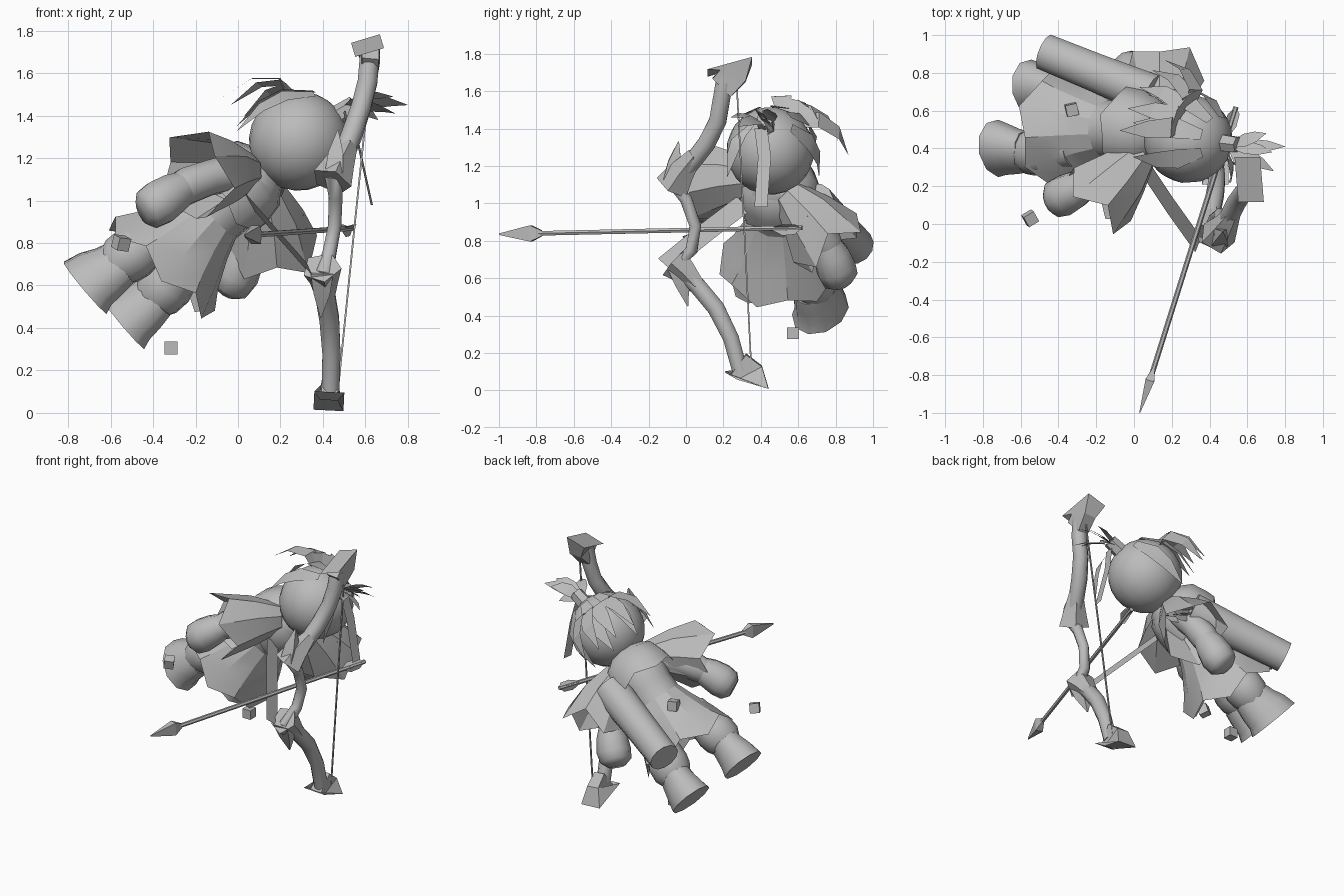
import bpy, bmesh, math
from mathutils import Vector, Matrix

if "Cube" in bpy.data.objects:
    bpy.data.objects.remove(bpy.data.objects["Cube"])

grey = bpy.data.materials.new("plain_grey")
grey.diffuse_color = (0.5, 0.5, 0.5, 1)
grey.use_nodes = True
grey.node_tree.nodes["Principled BSDF"].inputs["Base Color"].default_value = grey.diffuse_color

# Leaning body frame: local x = character's left, y = back, z = towards head
up = Vector((.75, -.08, .65)).normalized()
left = Vector((.45, .8, -.41))
left = (left - up * left.dot(up)).normalized()
back = up.cross(left)
BODY = Matrix((left, back, up)).transposed().to_4x4()
BODY.translation = (-.62, .55, .5)
WORLD = Matrix.Identity(4)


def finish(name, bm, frame=WORLD, angle=50):
    bmesh.ops.recalc_face_normals(bm, faces=bm.faces)
    me = bpy.data.meshes.new(name)
    bm.to_mesh(me)
    bm.free()
    me.transform(frame)
    me.materials.append(grey)
    ob = bpy.data.objects.new(name, me)
    bpy.context.collection.objects.link(ob)
    bpy.ops.object.select_all(action='DESELECT')
    ob.select_set(True)
    bpy.context.view_layer.objects.active = ob
    bpy.ops.object.shade_smooth_by_angle(angle=math.radians(angle))
    return ob


def tube(name, pts, radii, sides=10, frame=WORLD, ref=(0, 1, 0), flat=1.0,
         caps=(True, True), zigzag=0, angle=50):
    """Sweep a ring along points; flat scales the ring along ref."""
    bm = bmesh.new()
    pts = [Vector(p) for p in pts]
    rings = []
    for i, (p, r) in enumerate(zip(pts, radii)):
        d = (pts[min(i + 1, len(pts) - 1)] - pts[max(i - 1, 0)]).normalized()
        a = Vector(ref)
        a = (a - d * a.dot(d)).normalized()
        b = d.cross(a)
        ring = []
        for k in range(sides):
            t = 2 * math.pi * (k + .5) / sides
            co = p + a * (math.cos(t) * r * flat) + b * (math.sin(t) * r)
            if zigzag and i == len(pts) - 1:
                co += d * (zigzag if k % 2 else -zigzag)
            ring.append(bm.verts.new(co))
        rings.append(ring)
    for r0, r1 in zip(rings, rings[1:]):
        for k in range(sides):
            j = (k + 1) % sides
            bm.faces.new((r0[k], r0[j], r1[j], r1[k]))
    for on, ring in zip(caps, (rings[0], rings[-1])):
        if on:
            bm.faces.new(ring)
    return finish(name, bm, frame, angle)


def leaf(name, pts, width, side, frame=WORLD, blunt=False):
    """Flat lock, ribbon or feather along points."""
    bm = bmesh.new()
    s = Vector(side).normalized()
    rows = []
    for i, p in enumerate(pts):
        p = Vector(p)
        w = width / 2 if blunt else width / 2 * (.5, 1, .8, .02)[min(3, round(3 * i / (len(pts) - 1)))]
        rows.append([bm.verts.new(p - s * w), bm.verts.new(p + s * w)])
    for a, b in zip(rows, rows[1:]):
        bm.faces.new((a[0], a[1], b[1], b[0]))
    return finish(name, bm, frame, 30)


# Head
bm = bmesh.new()
bmesh.ops.create_uvsphere(bm, u_segments=18, v_segments=12, radius=.235,
                          matrix=Matrix.Translation((0, -.005, 1.2)))
finish("head", bm, BODY)

# Torso, collar and flared skirt
tube("torso", [(0, 0, .45), (0, 0, .6), (0, 0, .74), (0, 0, .88), (0, 0, .97), (0, 0, 1.03)],
     [.2, .16, .16, .18, .14, .08], 12, BODY)
tube("collar", [(0, 0, 1.0), (0, .01, .95), (0, .02, .86), (0, .03, .78)],
     [.12, .19, .22, .23], 10, BODY, caps=(False, False), zigzag=.02)
tube("skirt", [(0, 0, .68), (0, -.01, .56), (0, -.025, .43), (0, -.04, .31)],
     [.15, .2, .265, .325], 12, BODY, caps=(False, False), zigzag=.035, angle=20)

for s, side in ((-1, "right"), (1, "left")):
    # Legs with chunky boots
    tube(side + "_leg", [(s * .14, 0, .48), (s * .16, 0, .36), (s * .18, 0, .28),
                         (s * .19, 0, .21), (s * .19, 0, .16)],
         [.1, .11, .13, .125, .1], 12, BODY)
    tube(side + "_boot", [(s * .19, 0, .19), (s * .195, 0, .13), (s * .2, .015, .06), (s * .2, .015, -.005)],
         [.1, .11, .125, .14], 10, BODY, flat=1.25)
    # Arm ending in a chunky cuffed hand
    tube(side + "_arm", [(s * .14, -.01, .9), (s * .25, -.01, .78), (s * .33, -.02, .68), (s * .36, -.03, .63)],
         [.09, .085, .09, .08], 10, BODY)
    tube(side + "_hand", [(s * .34, -.025, .67), (s * .375, -.035, .61), (s * .41, -.05, .54),
                          (s * .435, -.055, .48), (s * .45, -.055, .45)],
         [.08, .1, .11, .1, .06], 10, BODY)
    # Open flared shoulder sleeve
    tube(side + "_shoulder_flare", [(s * .1, -.02, .93), (s * .24, -.04, .86), (s * .41, -.07, .75)],
         [.09, .155, .215], 8, BODY, caps=(False, False), zigzag=.05, angle=15)

# Quiver on the back and feathers at its mouth
tube("quiver", [(-.47, .91, .77), (-.2, .8, .88), (.1, .68, 1.0)], [.1, .105, .115], 12, ref=(0, 0, 1))
for k in range(4):
    b = Vector((.06 + .03 * (k % 2), .66 + .04 * (k // 2), .97 + .03 * (k % 2)))
    e = b + Vector((.22, -.04 + .03 * k, -.05 - .02 * k))
    for side in ((0, 1, 0), (0, 0, 1)):
        leaf("quiver_feather", [b, b.lerp(e, .4), b.lerp(e, .75), e], .09, side)

# Hair: curling locks at the back of the head
for i in range(5):
    a = (i - 1.6) * .4
    c, sn = math.cos(a), math.sin(a)
    leaf("back_lock", [(sn * .06, .17, 1.28), (sn * .19, .18 + .10 * c, 1.32),
                       (sn * .30, .20 + .15 * c, 1.22), (sn * .35, .20 + .16 * c, 1.06)],
         .11, (c, -sn, 0), BODY)
# Hair: locks lying on the back of the head
for i in range(4):
    a = math.radians(25 + i * 43)
    c, sn = math.cos(a), math.sin(a)
    leaf("nape_lock", [(c * .13, sn * .13, 1.405), (c * .225, sn * .225, 1.30),
                       (c * .26, sn * .26, 1.18), (c * .25, sn * .25, 1.02)], .11, (-sn, c, 0), BODY)
# Hair: crown tuft
tube("tuft_band", [(.47, .43, 1.4), (.55, .42, 1.45)], [.05, .045], 6)
for e in ((.80, .41, 1.45), (.74, .28, 1.41), (.70, .48, 1.48), (.64, .24, 1.46),
          (.66, .45, 1.38), (.73, .38, 1.49)):
    b, e = Vector((.51, .42, 1.43)), Vector(e)
    rise = Vector((0, 0, .02))
    leaf("tuft_lock", [b, b.lerp(e, .4) + rise, b.lerp(e, .7) + rise, e], .085,
         (e - b).cross(Vector((0, .6, .8))))
# Hanging ribbons by the head and across the chest
leaf("hair_ribbon", [(.54, .40, 1.4), (.57, .42, 1.25), (.63, .40, .98)], .07, (.15, 1, 0), blunt=True)
leaf("front_lock", [(.50, .35, 1.42), (.52, .28, 1.35), (.52, .25, 1.27), (.5, .22, 1.14)], .08, (.2, 1, .2))
leaf("chest_ribbon", [(.05, .31, 1.0), (.19, .10, .84), (.34, -.11, .67)], .11, (.35, .9, -.8), blunt=True)

# Bow limbs
path = [(.62, .21, 1.68), (.61, .19, 1.56), (.58, .17, 1.44), (.54, .11, 1.32), (.49, .01, 1.19),
        (.45, -.06, 1.1), (.46, 0, 1.02), (.455, .05, .88), (.43, .03, .75), (.41, -.05, .67),
        (.41, .06, .56), (.43, .16, .44), (.44, .24, .28), (.435, .29, .1)]
tube("bow", path, [.05, .05, .05, .052, .05, .045, .035, .034, .035, .045, .05, .05, .046, .045],
     8, ref=(1, 0, 0), angle=65)
# Flared bow tips, elbow cuffs and spikes
tube("bow_top_tip", [(.62, .19, 1.62), (.625, .25, 1.68), (.61, .235, 1.73)], [.055, .06, .1], 4,
     flat=1.75, angle=20)
tube("bow_bottom_tip", [(.435, .28, .14), (.43, .34, .095), (.428, .325, .055)], [.055, .06, .1], 4,
     flat=1.75, angle=20)
tube("bow_top_cuff", [(.52, .05, 1.26), (.475, -.02, 1.17), (.44, -.07, 1.09)], [.045, .075, .1], 5, angle=20)
tube("bow_top_spike", [(.45, -.08, 1.12), (.46, -.06, 1.22), (.47, -.04, 1.33)], [.06, .05, .004], 4, angle=20)
tube("bow_bottom_cuff", [(.41, .06, .56), (.405, 0, .63), (.395, -.06, .685)], [.05, .07, .095], 5, angle=20)
tube("bow_bottom_spike", [(.395, -.05, .67), (.395, -.02, .57), (.39, .01, .45)], [.075, .055, .004], 4, angle=20)
tube("bow_string", [(.63, .27, 1.66), (.55, .31, .89), (.47, .35, .1)], [.006] * 3, 4)

# Nocked arrow
tip, nock = Vector((.03, -1, .835)), Vector((.54, .62, .87))
along = (nock - tip).normalized()
tube("arrow_shaft", [tip + along * .2, nock], [.014, .014], 6, ref=(0, 0, 1))
tube("arrow_head", [tip, tip + along * .18, tip + along * .24], [.003, .034, .012], 4,
     ref=(0, 0, 1), flat=1.8, angle=20)
for k in range(3):
    t = math.radians(30 + 120 * k)
    out = Vector((math.cos(t), 0, math.sin(t))) * .02
    leaf("arrow_feather", [nock - along * .17, nock - along * .11 + out, nock - along * .04 + out, nock],
         .04, out)

# Loose cubes
for c, turn in (((-.315, .572, .305), 0), ((-.55, .03, .8), .6), ((-.33, .605, .98), .25)):
    bm = bmesh.new()
    bmesh.ops.create_cube(bm, size=.062, matrix=Matrix.Translation(c) @ Matrix.Rotation(turn, 4, (.4, .3, .85)))
    finish("loose_cube", bm)
